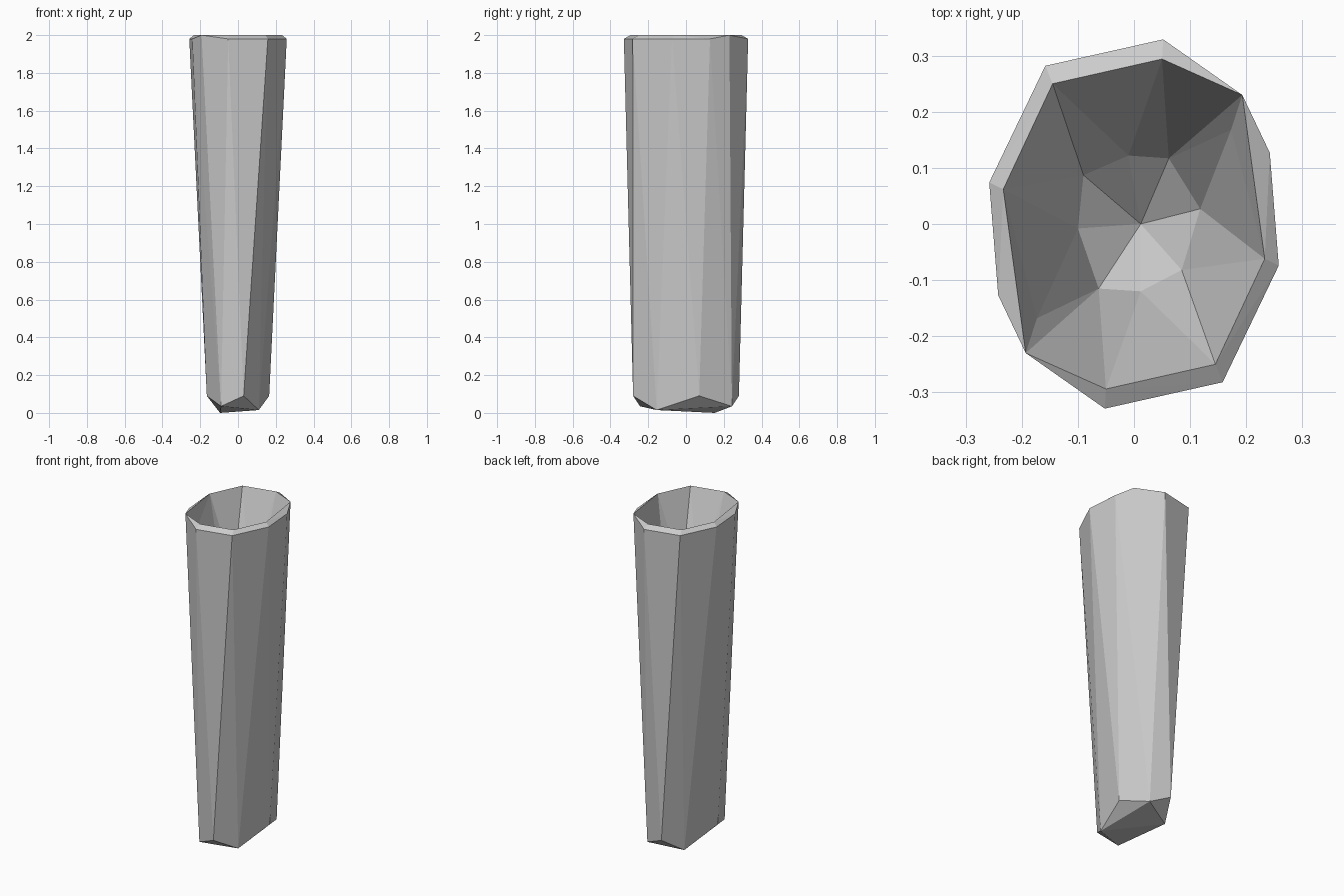
import bpy, bmesh

if "Cube" in bpy.data.objects:
    bpy.data.objects.remove(bpy.data.objects["Cube"])


def spun(points):
    """Add the half-turn copy about z of every point."""
    return points + [(-x, -y, z) for x, y, z in points]


# Rim, chamfer corners and jagged base (each half is the other turned 180 degrees)
rim = spun([(0.193, 0.23, 2), (0.05, 0.294, 2), (-0.145, 0.25, 2), (-0.233, 0.062, 2)])
shoulder = spun([(0.242, 0.127, 1.98), (0.052, 0.329, 1.98),
                 (-0.158, 0.282, 1.98), (-0.258, 0.074, 1.98)])
base = spun([(0.03, -0.28, 0.09), (0.165, 0.07, 0.09), (0.09, 0.243, 0.035)])
base += [(0.11, -0.155, 0.015), (-0.095, 0.152, 0.0)]

# Faceted cavity with a deepest point near the middle
notch = spun([(0.173, 0.168, 1.86)])
floor_xy = [(0.062, 0.117), (-0.01, 0.122), (-0.09, 0.087), (-0.1, -0.008),
            (-0.063, -0.115), (0.012, -0.12), (0.085, -0.082), (0.118, 0.027)]
cavity = notch + [(x, y, 1.54) for x, y in floor_xy] + [(0.012, 0.0, 1.43)]


def open_hull(points, inward):
    """Convex shell around the points, without its flat lid."""
    bm = bmesh.new()
    for p in points:
        bm.verts.new(p)
    bmesh.ops.convex_hull(bm, input=bm.verts[:])
    bmesh.ops.recalc_face_normals(bm, faces=bm.faces[:])
    lid = [f for f in bm.faces if all(v.co.z > 1.999 for v in f.verts)]
    bmesh.ops.delete(bm, geom=lid, context='FACES')
    loose = [v for v in bm.verts if not v.link_faces]
    bmesh.ops.delete(bm, geom=loose, context='VERTS')
    if inward:
        bmesh.ops.reverse_faces(bm, faces=bm.faces[:])
    mesh = bpy.data.meshes.new("shell")
    bm.to_mesh(mesh)
    bm.free()
    return mesh


# Join outer wall and cavity along the rim
bm = bmesh.new()
for points, inward in ((rim + shoulder + base, False), (rim + cavity, True)):
    part = open_hull(points, inward)
    bm.from_mesh(part)
    bpy.data.meshes.remove(part)
bmesh.ops.remove_doubles(bm, verts=bm.verts[:], dist=0.0005)
mesh = bpy.data.meshes.new("hollow_shaft")
bm.to_mesh(mesh)
bm.free()
bpy.context.collection.objects.link(bpy.data.objects.new("hollow_shaft", mesh))
